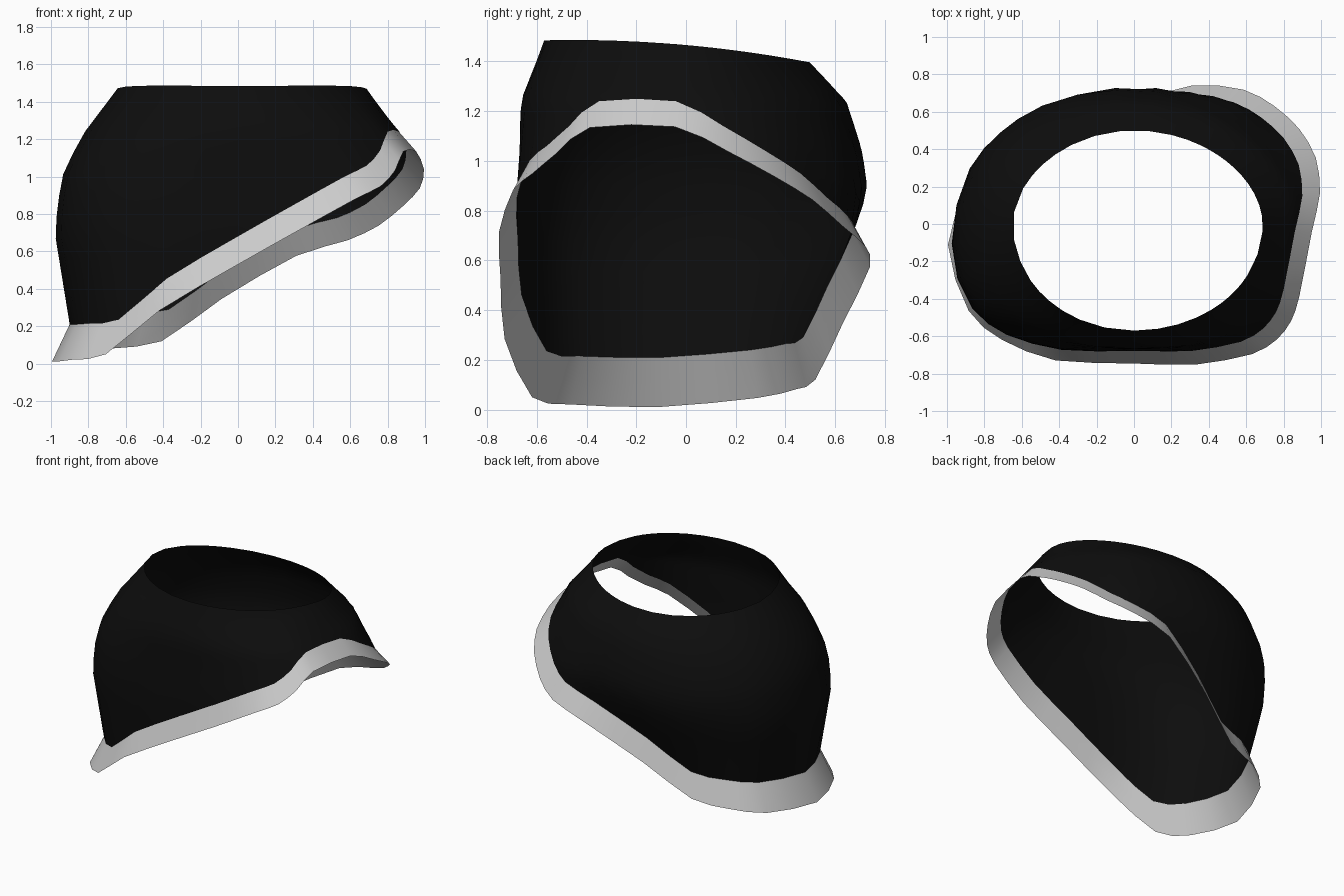
import bpy, bmesh, math
from mathutils import Vector

if "Cube" in bpy.data.objects:
    bpy.data.objects.remove(bpy.data.objects["Cube"])

# Slanted hem of the body, counter-clockwise from front left
HEM = [
    (-.64, -.56, .235), (-.38, -.66, .455), (0, -.675, .68), (.3, -.68, .85),
    (.57, -.63, 1.0), (.69, -.56, 1.06), (.76, -.47, 1.14), (.8, -.35, 1.24),
    (.86, -.04, 1.24), (.9, .15, 1.14), (.88, .32, 1.04), (.8, .46, .95),
    (.68, .57, .85), (.53, .65, .78), (.28, .67, .71), (-.08, .57, .5),
    (-.37, .47, .29), (-.6, .4, .265), (-.78, .26, .24), (-.9, -.1, .21),
    (-.8, -.42, .215),
]
# Body extents by height: z, left, right, front, back
PROFILE = [
    (1.48, .64, .68, .57, .42), (1.24, .82, .85, .665, .65),
    (1.04, .93, .9, .67, .72), (.88, .96, .92, .68, .75),
    (.7, .98, .92, .68, .7), (.21, .9, .92, .64, .5),
]
CX, CY = 0.0, -.03
ROWS = 11


def extents(z):
    for a, b in zip(PROFILE, PROFILE[1:]):
        if z >= b[0]:
            t = max(0, min(1, (a[0] - z) / (a[0] - b[0])))
            return [p + (q - p) * t for p, q in zip(a[1:], b[1:])]
    return PROFILE[-1][1:]


def radius(ang, z):
    """Horizontal section: an oval that gets squarer at the front lower down."""
    left, right, front, back = extents(z)
    c, s = math.cos(ang), math.sin(ang)
    rx = right - CX if c > 0 else left + CX
    ry = back - CY if s > 0 else front + CY
    n = 2 + (.9 * min(1, max(0, (1.45 - z) / .5)) if s < 0 else 0)
    return (abs(c / rx) ** n + abs(s / ry) ** n) ** (-1 / n)


def top_z(y):
    return 1.466 - .09 * y - .1 * y * y


def smooth_loop(pts):
    """Add one curved midpoint between each pair of points."""
    pts, out = [Vector(p) for p in pts], []
    n = len(pts)
    for i in range(n):
        a, b, c, d = (pts[(i + k) % n] for k in (-1, 0, 1, 2))
        out += [b, (b + c) * .55 - (a + d) * .05]
    return out


def loft(name, columns, color=None):
    """Closed skin through a ring of columns."""
    bm = bmesh.new()
    grid = [[bm.verts.new(p) for p in col] for col in columns]
    for i, col in enumerate(grid):
        nxt = grid[(i + 1) % len(grid)]
        for j in range(len(col) - 1):
            bm.faces.new((col[j], col[j + 1], nxt[j + 1], nxt[j]))
    bmesh.ops.recalc_face_normals(bm, faces=bm.faces)
    me = bpy.data.meshes.new(name)
    bm.to_mesh(me)
    bm.free()
    ob = bpy.data.objects.new(name, me)
    bpy.context.collection.objects.link(ob)
    if color:
        mat = bpy.data.materials.new(name)
        mat.diffuse_color = color
        mat.use_nodes = True
        mat.node_tree.nodes["Principled BSDF"].inputs["Base Color"].default_value = mat.diffuse_color
        me.materials.append(mat)
    bpy.ops.object.select_all(action='DESELECT')
    ob.select_set(True)
    bpy.context.view_layer.objects.active = ob
    bpy.ops.object.shade_smooth_by_angle(angle=math.radians(40))
    return ob


def body_column(hem):
    """Line of points from the tilted waist down to one hem point."""
    ang = math.atan2(hem.y - CY, hem.x - CX)
    fix = math.hypot(hem.x - CX, hem.y - CY) - radius(ang, hem.z)
    zt = 1.47
    for _ in range(4):
        zt = top_z(CY + math.sin(ang) * radius(ang, zt))
    col = []
    for k in range(ROWS + 1):
        u = k / ROWS
        z = zt + (hem.z - zt) * u
        r = radius(ang, z) + fix * u * u
        col.append(Vector((CX + r * math.cos(ang), CY + r * math.sin(ang), z)))
    return col


def trim_column(hem):
    """Flare outward and drop, deeper on the low side."""
    low = Vector((hem.x * 1.105, hem.y * 1.105, max(0, hem.z - .15 + .055 * hem.x)))
    return [hem, (hem + low) / 2, low]


hem_loop = smooth_loop(HEM)

# Dark skirt shell, open at waist and hem
loft("skirt_body", [body_column(p) for p in hem_loop], (.004, .004, .004, 1))

# Pale flared trim along the hem
loft("hem_trim", [trim_column(p) for p in hem_loop])
